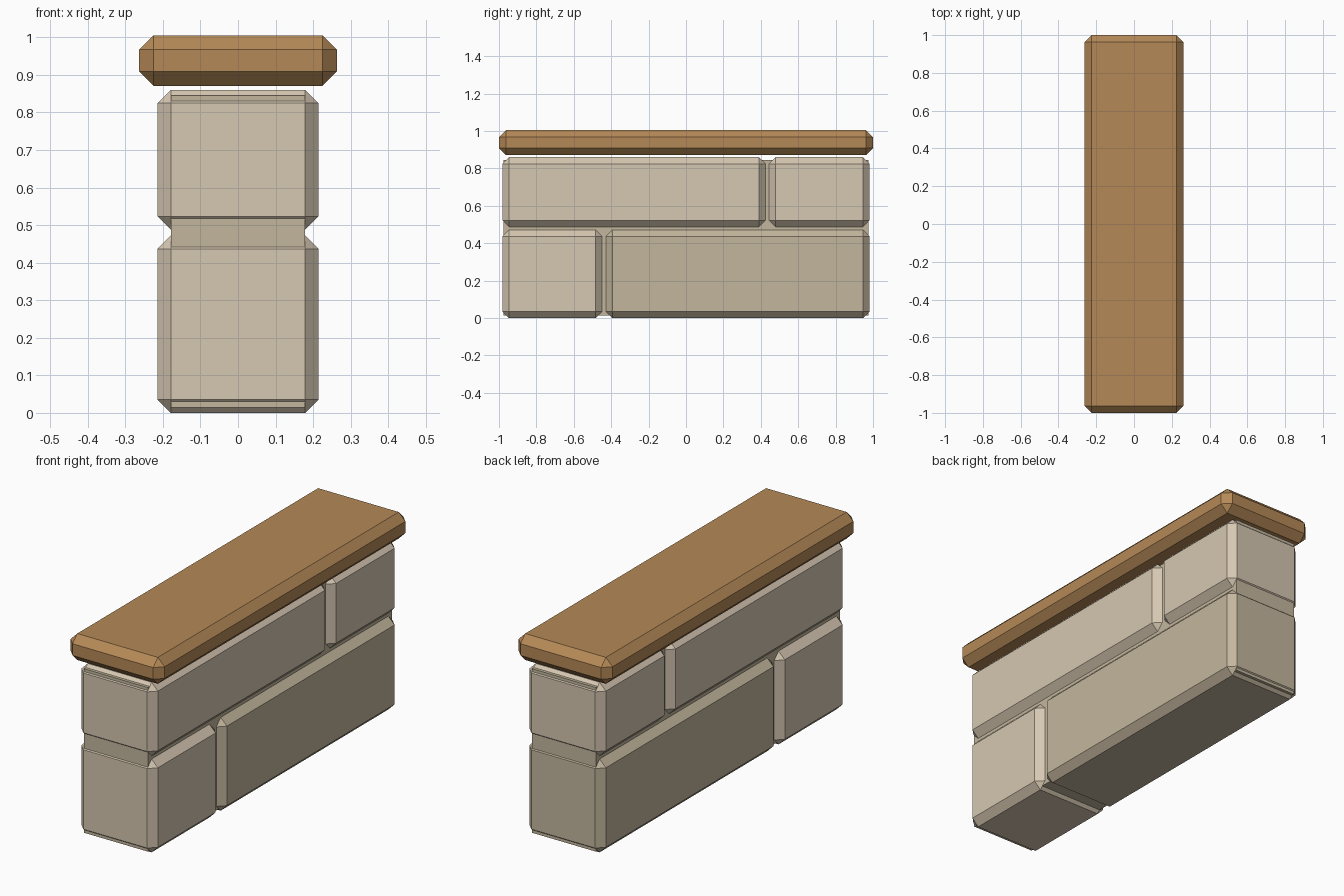
import bpy, bmesh
from mathutils import Vector

if "Cube" in bpy.data.objects:
    bpy.data.objects.remove(bpy.data.objects["Cube"])


def material(name, rgb):
    m = bpy.data.materials.new(name)
    m.diffuse_color = (*rgb, 1)
    m.use_nodes = True
    m.node_tree.nodes["Principled BSDF"].inputs["Base Color"].default_value = m.diffuse_color
    return m


stone = material("light_stone", (0.67, 0.57, 0.44))
dark_stone = material("dark_stone", (0.55, 0.47, 0.34))
cap_mat = material("brown_cap", (0.46, 0.25, 0.095))


def block(name, half_x, y0, y1, z0, z1, mat, chamfer=0.0):
    """Box centred on x with an optional one-segment chamfer on every edge."""
    size = Vector((2 * half_x, y1 - y0, z1 - z0))
    bm = bmesh.new()
    bmesh.ops.create_cube(bm, size=1)
    bmesh.ops.scale(bm, vec=size, verts=bm.verts)
    if chamfer:
        bmesh.ops.bevel(bm, geom=bm.edges[:], offset=chamfer,
                        offset_type='OFFSET', segments=1, affect='EDGES')
        # snap the cut to an exact inset of the box on each axis
        for v in bm.verts:
            for i in range(3):
                h = size[i] / 2
                s = 1 if v.co[i] > 0 else -1
                v.co[i] = s * (h if abs(v.co[i]) > h - chamfer * 0.3 else h - chamfer)
    me = bpy.data.meshes.new(name)
    bm.to_mesh(me)
    bm.free()
    me.materials.append(mat)
    ob = bpy.data.objects.new(name, me)
    ob.location = (0, (y0 + y1) / 2, (z0 + z1) / 2)
    bpy.context.collection.objects.link(ob)
    return ob


# Mortar core showing in the joints
block("mortar_core", 0.179, -0.976, 0.976, 0.015, 0.845, dark_stone)

# Lower course
block("lower_short_brick", 0.214, -0.981, -0.449, 0.0, 0.472, stone, 0.035)
block("lower_long_brick", 0.214, -0.429, 0.981, 0.0, 0.472, dark_stone, 0.035)

# Upper course
block("upper_long_brick", 0.214, -0.981, 0.424, 0.488, 0.86, stone, 0.035)
block("upper_short_brick", 0.214, 0.444, 0.981, 0.488, 0.86, stone, 0.035)

# Overhanging cap
block("cap", 0.263, -1.0, 1.0, 0.871, 1.005, cap_mat, 0.0375)
